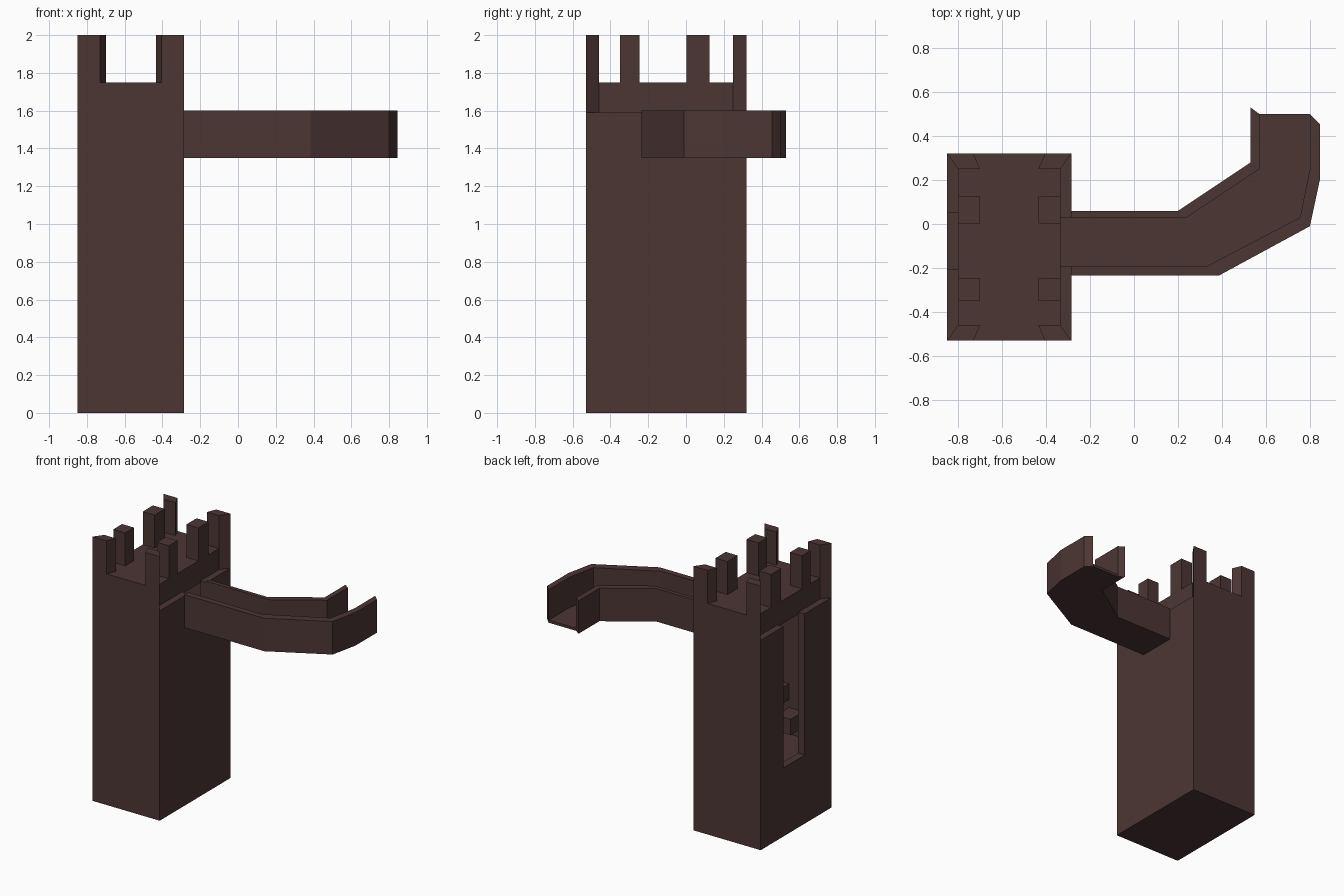
import bpy, bmesh

if "Cube" in bpy.data.objects:
    bpy.data.objects.remove(bpy.data.objects["Cube"])

mat = bpy.data.materials.new("dark brown")
mat.diffuse_color = (0.072, 0.037, 0.035, 1)
mat.use_nodes = True
mat.node_tree.nodes["Principled BSDF"].inputs["Base Color"].default_value = mat.diffuse_color


def prism(name, outline, z0, z1):
    """Extrude a plan outline from z0 to z1."""
    bm = bmesh.new()
    face = bm.faces.new([bm.verts.new((x, y, z0)) for x, y in outline])
    ext = bmesh.ops.extrude_face_region(bm, geom=[face])
    for v in ext["geom"]:
        if isinstance(v, bmesh.types.BMVert):
            v.co.z = z1
    bmesh.ops.recalc_face_normals(bm, faces=bm.faces)
    me = bpy.data.meshes.new(name)
    bm.to_mesh(me)
    bm.free()
    me.materials.append(mat)
    ob = bpy.data.objects.new(name, me)
    bpy.context.collection.objects.link(ob)
    return ob


def box(name, x0, x1, y0, y1, z0, z1):
    return prism(name, [(x0, y0), (x1, y0), (x1, y1), (x0, y1)], z0, z1)


def cut(target, cutter):
    cutter.hide_render = True
    bpy.context.view_layer.objects.active = target
    mod = target.modifiers.new("cut", "BOOLEAN")
    mod.operation = "DIFFERENCE"
    mod.solver = "EXACT"
    mod.object = cutter
    bpy.ops.object.modifier_apply(modifier=mod.name)
    bpy.data.objects.remove(cutter)


X0, X1, Y0, Y1 = -0.85, -0.285, -0.53, 0.32      # outer tower plan
IX0, IX1, IY0, IY1 = -0.80, -0.335, -0.46, 0.25  # inner plan
MID = (X0 + X1) / 2

# Tower body: recessed upper sides, hollow room, doorway slots
tower = box("tower", X0, X1, Y0, Y1, 0, 1.75)
for s in (-1, 1):
    xo, xi = MID + s * (X1 - MID), MID + s * (IX1 - MID)
    k = 0.1 * s  # push the cutter past the wall along the slanted corner
    cut(tower, prism("ledge_cutter", [(xi, IY0), (xo, Y0), (xo + k, Y0),
                                      (xo + k, Y1), (xo, Y1), (xi, IY1)], 1.59, 1.9))
cut(tower, box("room_cutter", -0.795, -0.34, IY0, IY1, 0.50, 1.575))
cut(tower, box("door_cutter", -0.90, -0.78, -0.205, 0.05, 0.52, 1.575))
cut(tower, box("door_top_cutter", -0.90, IX0, -0.205, 0.05, 1.55, 1.60))
cut(tower, box("slide_cutter", -0.36, -0.20, -0.19, 0.03, 1.37, 1.575))
cut(tower, box("slide_top_cutter", IX1, -0.20, -0.19, 0.03, 1.55, 1.60))

# Merlons: slanted corners and two square ones along each side
for s, side in ((-1, "left"), (1, "right")):
    def px(x):
        return MID + s * (x - MID)
    for yo, yi, end in ((Y0, IY0, "front"), (Y1, IY1, "back")):
        prism(f"{side}_{end}_corner_merlon",
              [(px(X1), yo), (px(-0.405), yo), (px(-0.435), yi), (px(IX1), yi)], 1.75, 2.0)
    for i, (a, b) in enumerate(((-0.35, -0.245), (0.003, 0.125))):
        box(f"{side}_merlon_{i + 1}", *sorted((px(-0.435), px(IX1))), a, b, 1.75, 2.0)

# Stair blocks and landing inside the room
for i, (x, y, z) in enumerate(((-0.66, -0.46, 0.70), (-0.54, -0.46, 0.88),
                               (-0.46, -0.34, 1.06), (-0.46, -0.19, 1.22))):
    box(f"step_{i + 1}", x, x + 0.12, y, y + 0.15, z - 0.12, z)
box("landing", -0.56, IX1, -0.19, 0.10, 1.33, 1.37)

# Curved chute: two walls and a floor
back_out = [(X1, 0.06), (0.20, 0.06), (0.53, 0.28), (0.53, 0.53)]
back_in = [(X1, 0.03), (0.24, 0.03), (0.57, 0.25), (0.57, 0.50)]
front_out = [(X1, -0.235), (0.385, -0.235), (0.80, -0.01), (0.845, 0.20), (0.845, 0.455)]
front_in = [(X1, -0.19), (0.335, -0.19), (0.755, 0.03), (0.80, 0.25), (0.80, 0.50)]
prism("chute_back_wall", back_out + back_in[::-1], 1.35, 1.60)
prism("chute_front_wall", front_out + front_in[::-1], 1.35, 1.60)
prism("chute_floor", back_in + front_in[::-1], 1.35, 1.37)
